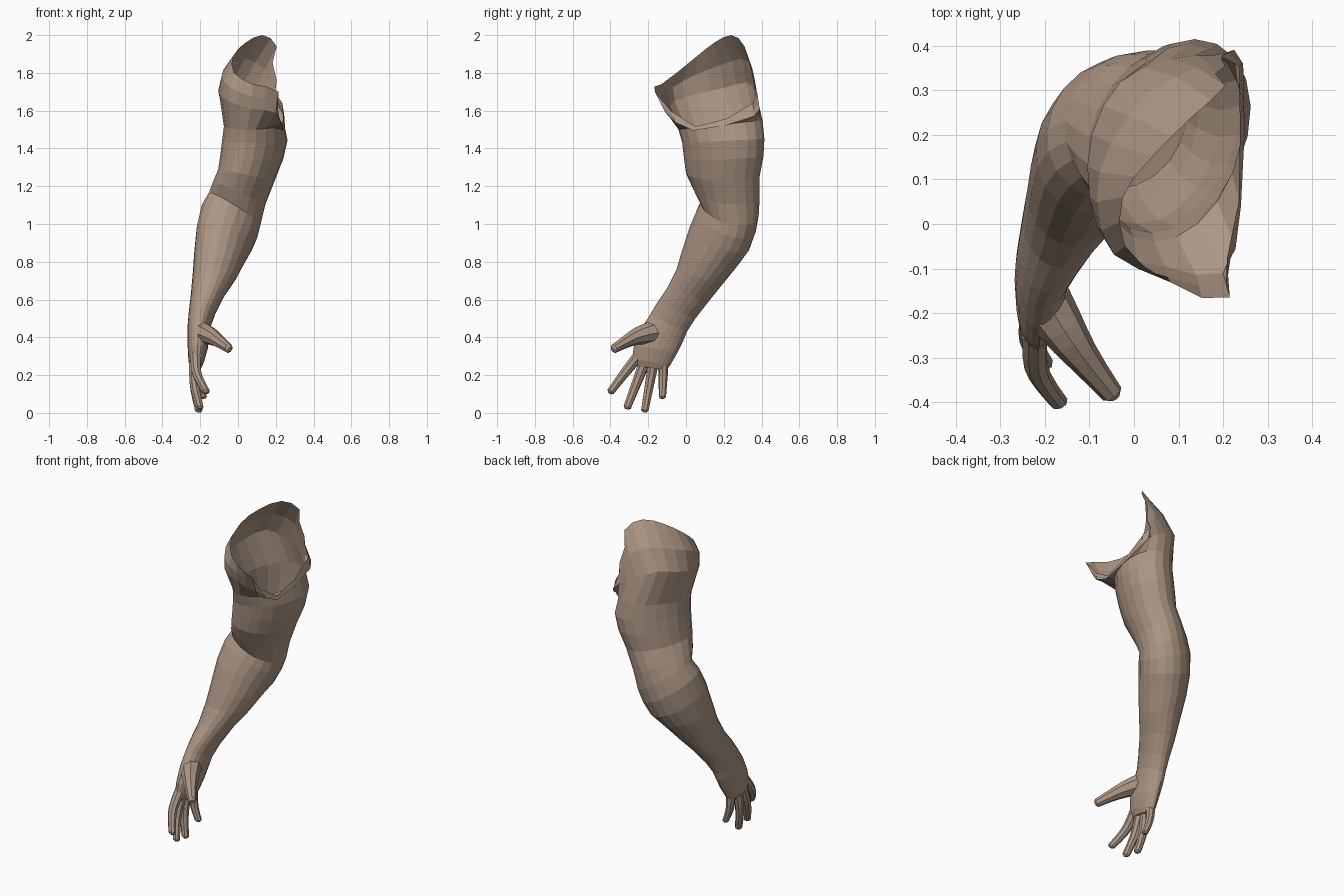
import bpy, bmesh, math
from mathutils import Vector
from mathutils.geometry import interpolate_bezier

skin = bpy.data.materials.new("skin")
skin.diffuse_color = (0.42, 0.31, 0.235, 1)
N = 20


def add_object(name, bm):
    bmesh.ops.recalc_face_normals(bm, faces=bm.faces[:])
    me = bpy.data.meshes.new(name)
    bm.to_mesh(me)
    bm.free()
    me.materials.append(skin)
    ob = bpy.data.objects.new(name, me)
    bpy.context.collection.objects.link(ob)
    return ob


def loft(name, rings, cap_start, cap_end):
    bm = bmesh.new()
    rows = [[bm.verts.new(p) for p in r] for r in rings]
    for a, b in zip(rows, rows[1:]):
        n = len(a)
        for i in range(n):
            j = (i + 1) % n
            bm.faces.new((a[i], a[j], b[j], b[i]))
    if cap_start:
        bm.faces.new(rows[0])
    if cap_end:
        bm.faces.new(rows[-1])
    return add_object(name, bm)


def section(fy, fz, by, bz, x0, x1, tilt=0.0, skew=0.0):
    """Oval ring from a front point, a back point and the side limits."""
    c = Vector(((x0 + x1) / 2, (fy + by) / 2, (fz + bz) / 2))
    ring = []
    for i in range(N):
        t = 2 * math.pi * i / N
        x, k = -(x1 - x0) / 2 * math.sin(t + skew), math.cos(t)
        ring.append(c + Vector((x, (fy - by) / 2 * k, (fz - bz) / 2 * k + tilt * x)))
    return ring


def smooth_loop(ctrl):
    """Double the points of a closed loop with a rounded midpoint."""
    p = [Vector(c) for c in ctrl]
    n = len(p)
    out = []
    for i in range(n):
        a, b, c, d = p[i - 1], p[i], p[(i + 1) % n], p[(i + 2) % n]
        out += [b, (b + c) * 0.5625 - (a + d) * 0.0625]
    return out


# open shoulder: ragged rim and the widest loop of the muscle below it
rim = smooth_loop([
    (0.08, -0.13, 1.74), (-0.02, -0.05, 1.80), (-0.025, 0.06, 1.89), (0.04, 0.15, 1.96),
    (0.13, 0.24, 2.0), (0.205, 0.31, 1.94), (0.205, 0.355, 1.76), (0.235, 0.355, 1.64),
    (0.235, 0.05, 1.515), (0.215, -0.165, 1.70)])
for i in (11, 13, 17):
    rim[i].x -= 0.025
deltoid = smooth_loop([
    (0.07, -0.095, 1.61), (-0.05, -0.06, 1.65), (-0.10, 0.06, 1.69), (-0.095, 0.20, 1.72),
    (-0.03, 0.32, 1.75), (0.08, 0.37, 1.70), (0.19, 0.38, 1.64), (0.245, 0.36, 1.57),
    (0.24, 0.04, 1.495), (0.20, -0.11, 1.59)])

# rounded swell between the rim and the widest loop, strongest on the outer side
swell = []
for i, (a, b) in enumerate(zip(rim, deltoid)):
    out = Vector((b.x - 0.10, b.y - 0.15, 0)).normalized()
    w = max(0.0, math.sin(math.pi * (i + 1) / 13)) if i < 12 else 0.0
    swell.append((a + b) / 2 + out * 0.026 * w)

# upper arm, elbow, forearm, wrist and palm
arm = [section(*r) for r in (
    (-0.04, 1.50, 0.405, 1.55, -0.075, 0.245, 0, 0.25),
    (-0.02, 1.43, 0.415, 1.45, -0.085, 0.262, 0, 0.28),
    (-0.01, 1.34, 0.41, 1.36, -0.095, 0.24, -0.05, 0.28),
    (0.00, 1.26, 0.39, 1.26, -0.105, 0.195, -0.2, 0.25),
    (0.04, 1.17, 0.39, 1.15, -0.135, 0.145, -0.4, 0.2),
    (0.08, 1.10, 0.385, 1.06, -0.155, 0.12, -0.6, 0.15),
    (0.055, 1.06, 0.37, 0.97, -0.195, 0.105, -0.5, 0.1),
    (0.02, 0.98, 0.335, 0.87, -0.22, 0.075, -0.35, 0.1),
    (-0.02, 0.86, 0.28, 0.79, -0.232, 0.035, -0.2, 0.08),
    (-0.05, 0.76, 0.20, 0.69, -0.24, -0.01, -0.1, 0.05),
    (-0.10, 0.66, 0.12, 0.59, -0.25, -0.07),
    (-0.155, 0.58, 0.05, 0.50, -0.26, -0.115),
    (-0.19, 0.52, 0.005, 0.43, -0.266, -0.14),
    (-0.235, 0.45, -0.015, 0.38, -0.268, -0.15),
    (-0.275, 0.36, -0.045, 0.32, -0.266, -0.16),
    (-0.285, 0.29, -0.085, 0.25, -0.262, -0.18),
    (-0.265, 0.25, -0.105, 0.225, -0.25, -0.195))]
loft("arm", [rim, swell, deltoid] + arm, False, True)


def finger(name, base, mid, tip, r0, r1):
    """Tapered eight-sided digit with a slight bend and a rounded tip."""
    base, mid, tip = Vector(base), Vector(mid), Vector(tip)
    path = interpolate_bezier(base, mid, mid, tip, 6)
    end = (tip - mid).normalized()
    path[-1] = tip - end * r1 * 0.5
    path.append(tip)
    q = (tip - base).to_track_quat('Z', 'Y')
    rings = []
    for i, p in enumerate(path):
        r = r0 + (r1 - r0) * min(i / 5, 1)
        if i == 6:
            r *= 0.5
        rings.append([p + q @ Vector((r * math.cos(a), r * math.sin(a), 0))
                      for a in (2 * math.pi * k / 8 for k in range(8))])
    loft(name, rings, True, True)


# fingers and thumb
finger("index_finger", (-0.222, -0.245, 0.31), (-0.225, -0.33, 0.205), (-0.165, -0.405, 0.105), 0.031, 0.021)
finger("middle_finger", (-0.228, -0.21, 0.29), (-0.235, -0.265, 0.15), (-0.20, -0.315, 0.02), 0.031, 0.021)
finger("ring_finger", (-0.228, -0.17, 0.28), (-0.235, -0.195, 0.14), (-0.205, -0.22, 0.003), 0.030, 0.021)
finger("little_finger", (-0.222, -0.12, 0.28), (-0.22, -0.122, 0.17), (-0.18, -0.125, 0.075), 0.028, 0.019)
finger("thumb", (-0.195, -0.18, 0.425), (-0.135, -0.275, 0.405), (-0.042, -0.39, 0.335), 0.06, 0.025)
